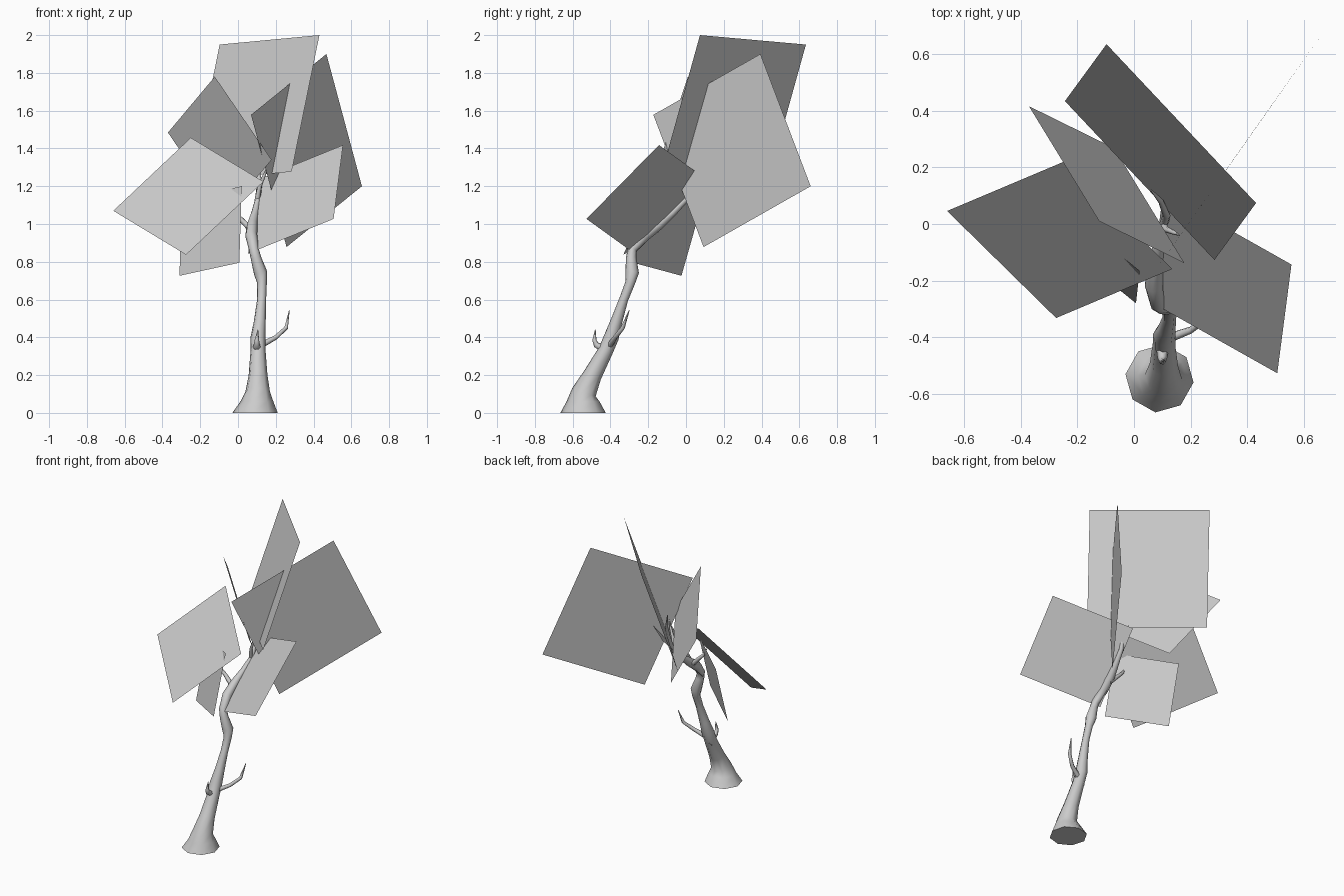
import bpy, bmesh, math
from mathutils import Vector


def finish(name, bm, smooth):
    me = bpy.data.meshes.new(name)
    bm.to_mesh(me)
    bm.free()
    ob = bpy.data.objects.new(name, me)
    bpy.context.collection.objects.link(ob)
    for p in me.polygons:
        p.use_smooth = smooth and len(p.vertices) == 4
    return ob


def limb(name, path, sides, ref=(1, 0, 0), flat_base=False):
    """Tapered tube through (x, y, z, radius) points."""
    bm = bmesh.new()
    pts = [Vector(p[:3]) for p in path]
    rings = []
    for i, p in enumerate(pts):
        n = (pts[min(i + 1, len(pts) - 1)] - pts[max(i - 1, 0)]).normalized()
        if flat_base and i < 2:
            n = Vector((0, 0, 1))
        u = Vector(ref)
        u = (u - n * u.dot(n)).normalized()
        v = n.cross(u)
        ring = []
        for k in range(sides):
            a = 2 * math.pi * k / sides - 0.12
            ring.append(bm.verts.new(p + (u * math.cos(a) + v * math.sin(a)) * path[i][3]))
        rings.append(ring)
    for r, s in zip(rings, rings[1:]):
        for k in range(sides):
            j = (k + 1) % sides
            bm.faces.new((r[k], r[j], s[j], s[k]))
    bm.faces.new(rings[0][::-1])
    bm.faces.new(rings[-1])
    return finish(name, bm, True)


def card(name, a, b, c):
    """Flat square foliage card from three consecutive corners."""
    a, b, c = Vector(a), Vector(b), Vector(c)
    bm = bmesh.new()
    bm.faces.new([bm.verts.new(p) for p in (a, b, c, a + c - b)])
    return finish(name, bm, False)


# Leaning trunk with flared foot
limb("trunk", [
    (.09, -.545, 0, .121), (.10, -.545, .06, .088), (.104, -.54, .11, .066),
    (.106, -.495, .2, .05), (.106, -.425, .33, .04), (.106, -.395, .40, .04),
    (.115, -.37, .48, .032), (.125, -.33, .6, .024), (.127, -.295, .69, .026),
    (.12, -.285, .74, .036), (.095, -.29, .82, .028), (.083, -.285, .87, .026),
    (.07, -.22, .94, .032), (.075, -.14, 1.0, .028), (.09, -.07, 1.06, .02),
    (.105, 0, 1.13, .015), (.115, .03, 1.22, .014), (.095, .08, 1.32, .01),
    (.06, .12, 1.43, .003)], 8, flat_base=True)

# Side twigs
limb("right_twig", [
    (.11, -.41, .35, .02), (.145, -.395, .37, .016), (.2, -.375, .4, .013),
    (.255, -.335, .45, .011), (.272, -.30, .545, .002)], 6, ref=(0, 1, 0))
limb("front_twig", [
    (.1, -.40, .31, .022), (.1, -.445, .345, .021), (.1, -.475, .36, .017),
    (.1, -.485, .385, .012), (.105, -.48, .44, .002)], 6)
limb("left_twig", [
    (.075, -.16, .97, .022), (.04, -.15, 1.0, .016), (0, -.145, 1.04, .013),
    (-.03, -.15, 1.07, .01), (-.055, -.155, 1.12, .002)], 6, ref=(0, 1, 0))
limb("top_twig", [
    (.1, 0, 1.12, .014), (.115, -.02, 1.2, .011), (.14, -.03, 1.26, .008),
    (.16, -.04, 1.31, .002)], 6)

# Foliage cards
card("leaf_card_top", (-.097, .635, 1.95), (.431, .074, 2.0), (.284, -.127, 1.277))
card("leaf_card_back_right", (.468, .394, 1.90), (.656, .66, 1.20), (.257, .093, .878))
card("leaf_card_left", (-.25, .219, 1.457), (-.66, .046, 1.07), (-.275, -.332, .837))
card("leaf_card_back_left", (-.123, .01, 1.78), (-.371, .416, 1.484), (-.07, .268, 1.044))
card("leaf_card_right", (.556, -.143, 1.418), (.506, -.527, 1.027), (.053, -.272, .843))
card("leaf_card_low", (-.31, -.024, .726), (.007, -.28, .795), (.02, -.165, 1.20))
